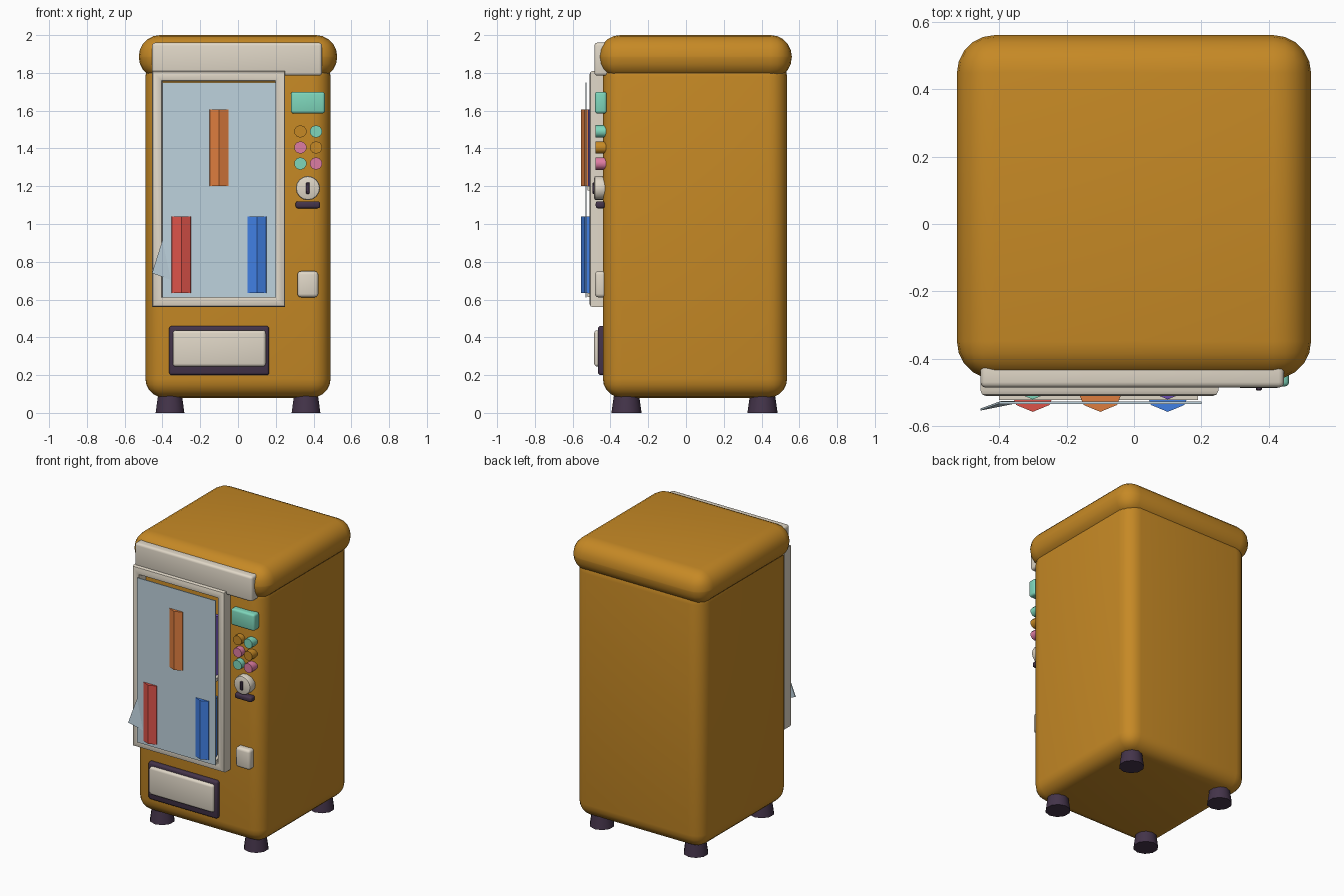
import bpy, bmesh, math
from mathutils import Matrix

if "Cube" in bpy.data.objects:
    bpy.data.objects.remove(bpy.data.objects["Cube"])


def material(name, r, g, b):
    lin = [((c / 255 + 0.055) / 1.055) ** 2.4 for c in (r, g, b)]
    m = bpy.data.materials.new(name)
    m.diffuse_color = (*lin, 1)
    m.use_nodes = True
    m.node_tree.nodes["Principled BSDF"].inputs["Base Color"].default_value = m.diffuse_color
    return m


AMBER = material("amber", 198, 137, 37)
CREAM = material("cream", 224, 215, 199)
DARK = material("dark plum", 68, 52, 74)
GLASS = material("pale glass", 190, 210, 221)
TEAL = material("teal", 126, 214, 187)
PINK = material("pink", 222, 124, 162)
RED = material("red", 222, 84, 74)
ORANGE = material("orange", 222, 125, 63)
BLUE = material("blue", 65, 128, 228)
PURPLE = material("purple", 110, 80, 180)


def finish(name, bm, mat, smooth=True):
    bmesh.ops.recalc_face_normals(bm, faces=bm.faces)
    me = bpy.data.meshes.new(name)
    bm.to_mesh(me)
    bm.free()
    me.materials.append(mat)
    ob = bpy.data.objects.new(name, me)
    bpy.context.collection.objects.link(ob)
    if smooth:
        bpy.ops.object.select_all(action='DESELECT')
        ob.select_set(True)
        bpy.context.view_layer.objects.active = ob
        bpy.ops.object.shade_smooth_by_angle(angle=math.radians(40))
    return ob


def box(name, x, y, z, mat, bevel=0.0, segments=3):
    """Box given by (min, max) ranges, with rounded edges."""
    bm = bmesh.new()
    bmesh.ops.create_cube(bm, size=1)
    for v in bm.verts:
        for i, (lo, hi) in enumerate((x, y, z)):
            v.co[i] = lo if v.co[i] < 0 else hi
    if bevel:
        bmesh.ops.bevel(bm, geom=bm.edges[:], offset=bevel, segments=segments,
                        profile=0.5, affect='EDGES', clamp_overlap=True)
    return finish(name, bm, mat, bool(bevel))


def cylinder(name, at, r1, r2, depth, sides, mat, axis='Z', bevel=0.0, spin=0.0):
    bm = bmesh.new()
    bmesh.ops.create_cone(bm, cap_ends=True, segments=sides, radius1=r1, radius2=r2,
                          depth=depth, matrix=Matrix.Rotation(spin, 4, 'Z'))
    if bevel:
        rims = [e for e in bm.edges if any(len(f.verts) > 4 for f in e.link_faces)]
        bmesh.ops.bevel(bm, geom=rims, offset=bevel, segments=2, profile=0.5, affect='EDGES')
    if axis == 'Y':
        bm.transform(Matrix.Rotation(math.pi / 2, 4, 'X'))
    bm.transform(Matrix.Translation(at))
    return finish(name, bm, mat, sides > 8)


# Cabinet and overhanging lid
box("cabinet", (-0.49, 0.49), (-0.44, 0.535), (0.08, 1.88), AMBER, 0.1, 5)
box("lid", (-0.525, 0.525), (-0.46, 0.56), (1.77, 2.0), AMBER, 0.112, 5)

# Tapered feet
for x in (-0.36, 0.36):
    for y in (-0.315, 0.405):
        cylinder("foot", (x, y, 0.07), 0.08, 0.06, 0.14, 10, DARK)

# Blank header board
box("header_board", (-0.455, 0.445), (-0.485, -0.40), (1.785, 1.96), CREAM, 0.016)


# Window frame: rounded section swept round a rectangle
def window_frame(x0, x1, z0, z1, w, front, back):
    d = 0.016
    section = [(0, back), (0, front + d), (d * 0.3, front + d * 0.3), (d, front),
               (w - d, front), (w - d * 0.3, front + d * 0.3), (w, front + d), (w, back)]
    bm = bmesh.new()
    rings = []
    for cx, cz, sx, sz in ((x0, z0, 1, 1), (x1, z0, -1, 1), (x1, z1, -1, -1), (x0, z1, 1, -1)):
        rings.append([bm.verts.new((cx + sx * o, y, cz + sz * o)) for o, y in section])
    n = len(section)
    for i in range(4):
        a, b = rings[i], rings[(i + 1) % 4]
        for j in range(n):
            bm.faces.new((a[j], b[j], b[(j + 1) % n], a[(j + 1) % n]))
    finish("window_frame", bm, CREAM)


window_frame(-0.455, 0.25, 0.56, 1.81, 0.055, -0.51, -0.43)

# Glass pane and its loose shard
box("glass_pane", (-0.40, 0.20), (-0.533, -0.526), (0.61, 1.75), GLASS)
bm = bmesh.new()
outline = [(-0.395, -0.531, 0.93), (-0.455, -0.553, 0.74), (-0.345, -0.531, 0.70)]
front = [bm.verts.new(p) for p in outline]
rear = [bm.verts.new((x, y + 0.006, z)) for x, y, z in outline]
bm.faces.new(front)
bm.faces.new(rear[::-1])
for i in range(3):
    j = (i + 1) % 3
    bm.faces.new((front[i], rear[i], rear[j], front[j]))
finish("glass_shard", bm, GLASS, False)

# Shelves and the cans standing on them
for z in (0.625, 1.19):
    box("shelf", (-0.40, 0.19), (-0.522, -0.43), (z - 0.012, z + 0.01), CREAM)
for x, y, z, mat in ((-0.3, -0.487, 0.635, RED), (0.1, -0.487, 0.635, BLUE),
                     (-0.1, -0.487, 1.20, ORANGE), (-0.3, -0.45, 1.20, TEAL),
                     (0.1, -0.45, 1.20, PURPLE)):
    cylinder("can", (x, y, z + 0.203), 0.07, 0.07, 0.406, 8, mat)

# Display and selection buttons
box("display", (0.28, 0.46), (-0.482, -0.42), (1.585, 1.70), TEAL, 0.014)
for z, pair in ((1.49, (AMBER, TEAL)), (1.405, (PINK, AMBER)), (1.32, (TEAL, PINK))):
    for x, mat in zip((0.33, 0.413), pair):
        cylinder("button", (x, -0.45, z), 0.033, 0.033, 0.06, 10, mat, 'Y')

# Coin dial with slot, dark bar and return flap
cylinder("coin_dial", (0.37, -0.453, 1.19), 0.064, 0.064, 0.066, 16, CREAM, 'Y', 0.01)
box("coin_slot", (0.361, 0.379), (-0.494, -0.47), (1.16, 1.22), DARK, 0.003, 1)
box("note_bar", (0.305, 0.435), (-0.478, -0.43), (1.083, 1.12), DARK, 0.012)
box("return_flap", (0.315, 0.425), (-0.482, -0.42), (0.612, 0.75), CREAM, 0.018)

# Delivery tray
box("tray_surround", (-0.365, 0.165), (-0.466, -0.42), (0.20, 0.46), DARK, 0.014)
box("tray_door", (-0.345, 0.147), (-0.486, -0.43), (0.245, 0.437), CREAM, 0.016)
